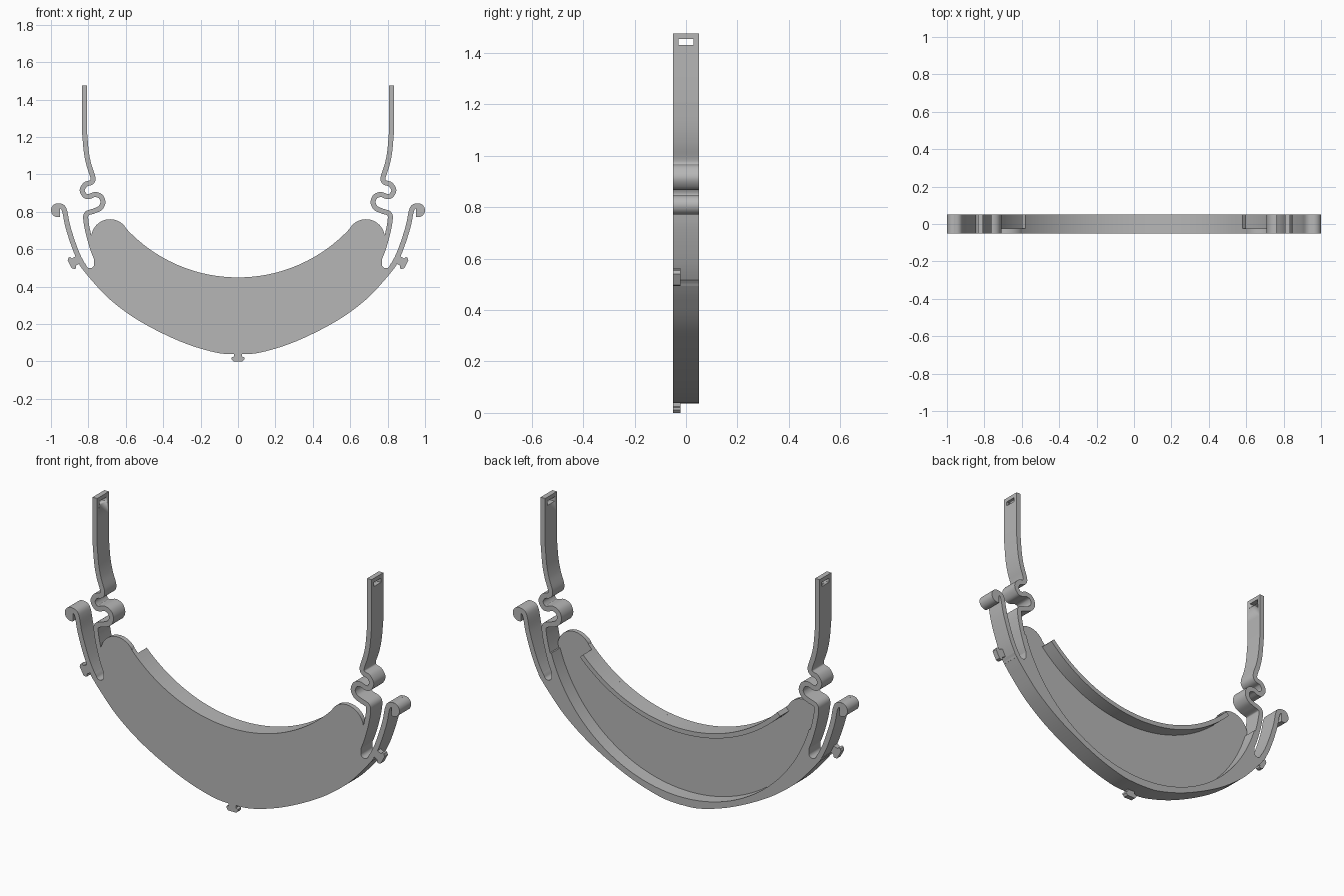
import bpy
import bmesh
from math import radians, sin, cos
from mathutils import Vector

cube = bpy.data.objects.get("Cube")
if cube:
    bpy.data.objects.remove(cube, do_unlink=True)

FRONT, BACK, PLATE_BACK = -0.05, 0.05, -0.025
BAND = 0.027

grey = bpy.data.materials.new("plain grey")
grey.use_nodes = True
grey.diffuse_color = (0.47, 0.47, 0.47, 1)
grey.node_tree.nodes["Principled BSDF"].inputs["Base Color"].default_value = grey.diffuse_color


def prism(name, outline, y0=FRONT, y1=BACK):
    """Extrude an (x, z) outline along y."""
    bm = bmesh.new()
    a = [bm.verts.new((x, y0, z)) for x, z in outline]
    b = [bm.verts.new((x, y1, z)) for x, z in outline]
    bm.faces.new(a)
    bm.faces.new(b[::-1])
    for i in range(len(a)):
        j = (i + 1) % len(a)
        bm.faces.new((a[j], a[i], b[i], b[j]))
    bmesh.ops.recalc_face_normals(bm, faces=bm.faces)
    mesh = bpy.data.meshes.new(name)
    bm.to_mesh(mesh)
    bm.free()
    mesh.materials.append(grey)
    obj = bpy.data.objects.new(name, mesh)
    bpy.context.collection.objects.link(obj)
    bpy.ops.object.select_all(action="DESELECT")
    obj.select_set(True)
    bpy.context.view_layer.objects.active = obj
    bpy.ops.object.shade_smooth_by_angle(angle=radians(35))
    return obj


def arc(cx, cz, r, start, end, n=24):
    """Arc points, angles in degrees counter-clockwise from +x."""
    angles = [radians(start + (end - start) * i / n) for i in range(n + 1)]
    return [(cx + r * cos(t), cz + r * sin(t)) for t in angles]


def spline(points, n=6):
    """Catmull-Rom curve through the points."""
    p = [Vector(q) for q in points]
    p = [2 * p[0] - p[1]] + p + [2 * p[-1] - p[-2]]
    out = []
    for i in range(1, len(p) - 2):
        a, b, c, d = p[i - 1:i + 3]
        for k in range(n):
            t = k / n
            out.append(0.5 * (2 * b + (c - a) * t + (2 * a - 5 * b + 4 * c - d) * t * t
                              + (3 * b - a - 3 * c + d) * t ** 3))
    out.append(p[-2])
    return [tuple(v) for v in out]


def ribbon(path, width):
    """Outline of constant width around a path."""
    p = [Vector(q) for q in path]
    left, right = [], []
    for i, q in enumerate(p):
        d = (p[min(i + 1, len(p) - 1)] - p[max(i - 1, 0)]).normalized()
        side = Vector((-d.y, d.x)) * width / 2
        left.append(tuple(q + side))
        right.append(tuple(q - side))
    return left + right[::-1]


def flip(points, s=-1):
    return [(s * x, z) for x, z in points]


def symmetric(half):
    """Close a half outline whose first and last points lie on x = 0."""
    return half + flip(half[-2:0:-1])


# Thin crescent plate with a round lobe at each end
inner_edge = arc(0, 0.885, 0.805, -90, -17, 40)
lobe = arc(0.684, 0.659, 0.101, -5, 145, 28)
top_edge = arc(0, 1.264, 0.815, -42.5, -90, 32)
prism("crescent_plate", symmetric(inner_edge + lobe + top_edge), FRONT, PLATE_BACK)

# Deep lip along the upper edge
lip = arc(0, 1.264, 0.815, -135.4, -44.6, 60) + arc(0, 1.264, 0.84, -44.6, -135.4, 60)
prism("upper_lip", lip)

# Deep outer rim, ending at the slots between the straps and hook arms
bottom = spline([(0, 0.037), (0.123, 0.048), (0.31, 0.107), (0.524, 0.214),
                 (0.684, 0.33), (0.79, 0.442), (0.848, 0.515)])
slot = [(0.822, 0.53)] + arc(0.791, 0.52, 0.022, -10, -170, 10) + [(0.77, 0.55), (0.782, 0.60), (0.785, 0.65)]
prism("outer_rim", symmetric(bottom + slot + inner_edge[::-1]))

# Mushroom-shaped clip outline: narrow neck, rounded cap, pointing along -z
clip = [(0.022, 0.015), (0.022, -0.012), (0.034, -0.016), (0.034, -0.026), (0.024, -0.037)]
clip = clip + flip(clip[::-1])
prism("bottom_clip", [(x, z + 0.037) for x, z in clip], FRONT, -0.022)

strap_path = (
    [(0.82, 1.475), (0.82, 1.35)]
    + spline([(0.82, 1.22), (0.811, 1.12), (0.797, 1.05), (0.776, 0.985), (0.783, 0.958),
              (0.815, 0.946), (0.833, 0.915), (0.817, 0.885), (0.795, 0.882), (0.765, 0.892),
              (0.735, 0.882), (0.722, 0.85), (0.737, 0.82), (0.77, 0.804), (0.808, 0.79),
              (0.814, 0.76), (0.804, 0.70), (0.79, 0.645), (0.771, 0.585), (0.75, 0.535)])
)
arm_path = spline([(0.822, 0.50), (0.858, 0.57), (0.888, 0.65), (0.912, 0.73),
                   (0.926, 0.80), (0.939, 0.826), (0.965, 0.832)])
knob = arc(0.963, 0.808, 0.037, -107, 107, 28)

for side, s in (("left", 1), ("right", -1)):
    # Springy strap with a slot cut through its upper end
    strap = prism(side + "_strap", flip(ribbon(strap_path, BAND), s))
    cutter = prism("slot_cutter", flip([(0.78, 1.43), (0.86, 1.43), (0.86, 1.453), (0.78, 1.453)], s),
                   -0.03, 0.03)
    cutter.hide_render = True
    cut = strap.modifiers.new("slot", "BOOLEAN")
    cut.operation = "DIFFERENCE"
    cut.solver = "EXACT"
    cut.object = cutter
    bpy.context.view_layer.objects.active = strap
    bpy.ops.object.modifier_apply(modifier=cut.name)
    bpy.data.objects.remove(cutter, do_unlink=True)

    # Hook arm with a rounded knob at its tip
    prism(side + "_hook_arm", flip(ribbon(arm_path, BAND), s))
    prism(side + "_hook_knob", flip(knob, s))

    # Side clip, turned to stand out from the rim
    t = radians(62)
    turned = [(0.885 + x * cos(t) - z * sin(t), 0.525 + x * sin(t) + z * cos(t)) for x, z in
              [(x, -z - 0.037) for x, z in clip]]
    turned = [(0.885 + cos(t - radians(90)) * (-z - 0.02) + x * cos(t),
               0.527 + sin(t - radians(90)) * (-z - 0.02) + x * sin(t)) for x, z in clip]
    prism(side + "_side_clip", flip(turned, s), FRONT, -0.022)
